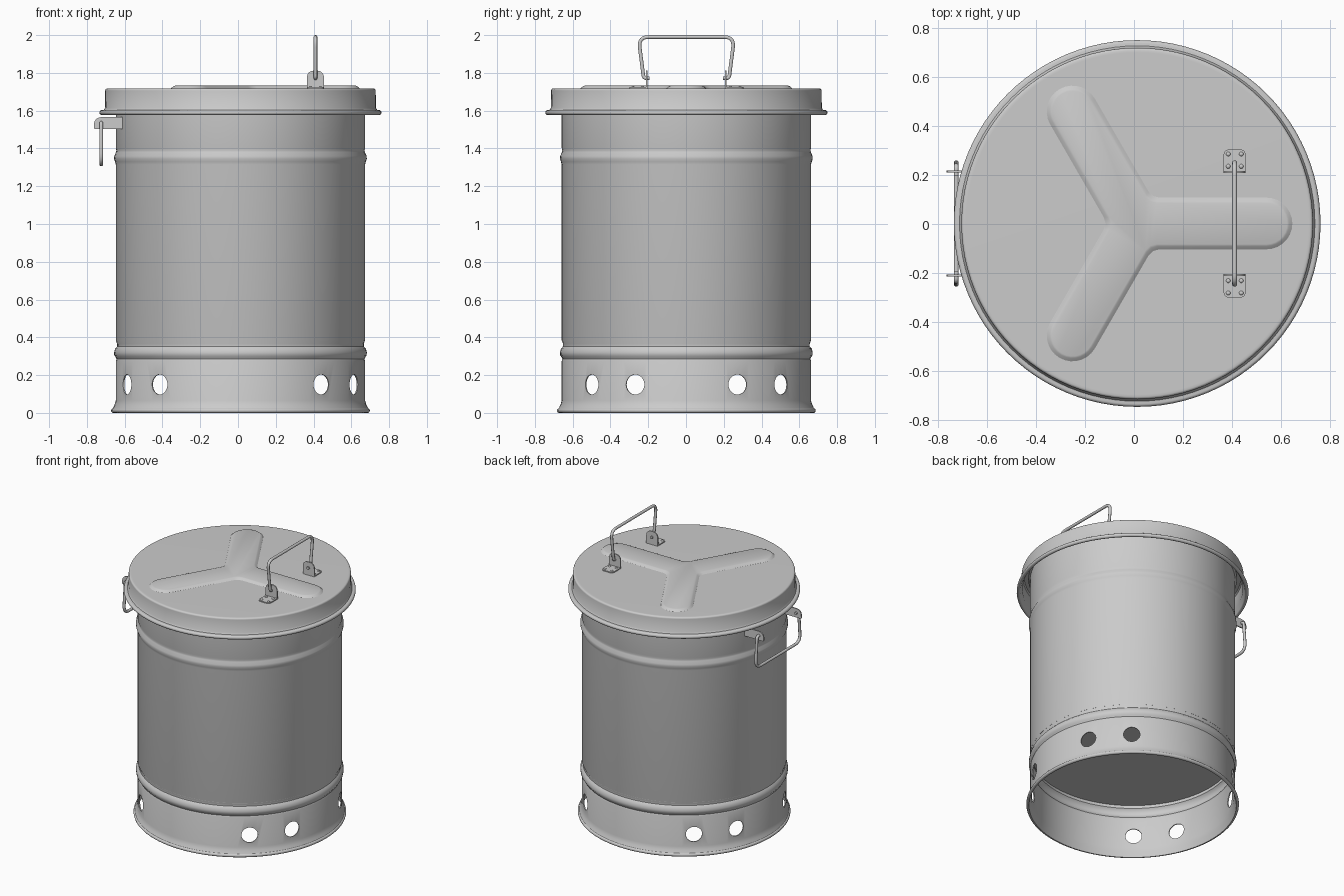
import bpy, bmesh, math
from math import sin, cos, pi, radians
from mathutils import Vector

if "Cube" in bpy.data.objects:
    bpy.data.objects.remove(bpy.data.objects["Cube"])

CX, CY = 0.013, 0.002      # axis of the bin
SEG = 96


def finish(name, bm, angle=35):
    bmesh.ops.remove_doubles(bm, verts=bm.verts, dist=1e-5)
    bmesh.ops.recalc_face_normals(bm, faces=bm.faces)
    me = bpy.data.meshes.new(name)
    bm.to_mesh(me)
    bm.free()
    ob = bpy.data.objects.new(name, me)
    bpy.context.collection.objects.link(ob)
    smooth(ob, angle)
    return ob


def smooth(ob, angle=35):
    bpy.ops.object.select_all(action='DESELECT')
    ob.select_set(True)
    bpy.context.view_layer.objects.active = ob
    bpy.ops.object.shade_smooth_by_angle(angle=radians(angle))


def lathe(name, profile):
    """Spin a closed (r, z) loop around the bin axis."""
    bm = bmesh.new()
    rings = [[bm.verts.new((CX + r * cos(2 * pi * i / SEG), CY + r * sin(2 * pi * i / SEG), z))
              for r, z in profile] for i in range(SEG)]
    n = len(profile)
    for i in range(SEG):
        a, b = rings[i], rings[(i + 1) % SEG]
        for j in range(n):
            k = (j + 1) % n
            if profile[j][0] == 0 and profile[k][0] == 0:
                continue
            bm.faces.new((a[j], b[j], b[k], a[k]))
    bmesh.ops.dissolve_degenerate(bm, edges=bm.edges, dist=1e-6)
    return finish(name, bm)


def arc(r, z, rad, a0, a1, n=8):
    return [(r + rad * cos(radians(a0 + (a1 - a0) * i / n)),
             z + rad * sin(radians(a0 + (a1 - a0) * i / n))) for i in range(n + 1)]


def rounded(pts, closed, steps=6):
    """Round the corners of a 2D line; each point is (u, v, cut distance)."""
    out, n = [], len(pts)
    for i, (u, v, d) in enumerate(pts):
        p = Vector((u, v))
        if d == 0 or (not closed and i in (0, n - 1)):
            out.append(p)
            continue
        q, s = Vector(pts[i - 1][:2]), Vector(pts[(i + 1) % n][:2])
        a, b = p + (q - p).normalized() * d, p + (s - p).normalized() * d
        for k in range(steps + 1):
            t = k / steps
            out.append(a * (1 - t) ** 2 + p * 2 * t * (1 - t) + b * t * t)
    return out


def plate(name, outline, to3d, depth):
    bm = bmesh.new()
    f = bm.faces.new([bm.verts.new(to3d(p.x, p.y)) for p in outline])
    ext = bmesh.ops.extrude_face_region(bm, geom=[f])['geom']
    bmesh.ops.translate(bm, vec=depth, verts=[g for g in ext if isinstance(g, bmesh.types.BMVert)])
    bm.faces.new([v for v in f.verts]) if not f.is_valid else None
    return finish(name, bm)


def rod(name, half, x, r=0.01):
    """Bent wire in the plane of constant x, mirrored in y."""
    pts = half + [(-y, z, d) for y, z, d in reversed(half)]
    path = rounded(pts, False)
    cu = bpy.data.curves.new(name, 'CURVE')
    cu.dimensions = '3D'
    cu.bevel_depth, cu.bevel_resolution, cu.use_fill_caps = r, 3, True
    sp = cu.splines.new('POLY')
    sp.points.add(len(path) - 1)
    for p, q in zip(sp.points, path):
        p.co = (x, CY + q.x, q.y, 1)
    ob = bpy.data.objects.new(name, cu)
    bpy.context.collection.objects.link(ob)
    bpy.ops.object.select_all(action='DESELECT')
    ob.select_set(True)
    bpy.context.view_layer.objects.active = ob
    bpy.ops.object.convert(target='MESH')
    smooth(bpy.context.object, 50)


# Body shell: flared foot, beads, rolled top, thin wall
wall = [(.660, .065), (.660, .275), (.656, .285), (.661, .295), (.668, .305), (.669, .320),
        (.664, .340), (.653, .352), (.653, .365), (.660, .385), (.660, 1.315), (.664, 1.330),
        (.669, 1.345), (.668, 1.360), (.659, 1.380), (.657, 1.390), (.660, 1.402), (.660, 1.68)]
foot = arc(.673, .012, .012, -90, 75)
inner = [(r - .007, z) for r, z in reversed(wall)]
body = lathe("bin_body", foot + [(.667, .042)] + wall + arc(.664, 1.69, .009, -30, 160)
             + inner + [(.659, .038), (.664, .015), (.668, .0)])

# Vent holes around the foot, mirrored into four quadrants
bm = bmesh.new()
for base in (24.3, 49.5):
    for a in (base, 180 - base, 180 + base, 360 - base):
        a = radians(a)
        d = Vector((cos(a), sin(a), 0))
        m = d.to_track_quat('Z', 'Y').to_matrix().to_4x4()
        m.translation = Vector((CX, CY, .15)) + d * .66
        bmesh.ops.create_cone(bm, cap_ends=True, segments=32, radius1=.053, radius2=.053,
                              depth=.2, matrix=m)
cutter = finish("vent_cutter", bm)
cutter.hide_render = True
mod = body.modifiers.new("vents", 'BOOLEAN')
mod.operation, mod.object, mod.solver = 'DIFFERENCE', cutter, 'EXACT'
bpy.ops.object.select_all(action='DESELECT')
bpy.context.view_layer.objects.active = body
body.select_set(True)
bpy.ops.object.modifier_apply(modifier=mod.name)
bpy.data.objects.remove(cutter)
smooth(body)

# Raised floor inside
lathe("bin_floor", [(0, .375), (.657, .375), (.657, .385), (0, .385)])

# Lid shell with a rolled rim
lathe("lid", [(0, 1.718), (.697, 1.718)] + arc(.704, 1.706, .012, 80, 0, 5)
      + [(.717, 1.615), (.724, 1.604)] + arc(.734, 1.590, .013, 100, -180, 14)
      + [(.709, 1.608), (.708, 1.702), (.700, 1.710), (0, 1.710)])


# Three-armed embossing on the lid
def star(w, reach):
    pts = []
    for k in range(3):
        a = 2 * pi * k / 3
        loc = [(reach + w * cos(t), w * sin(t)) for t in [pi * (i / 14 - .5) for i in range(15)]]
        loc += [(w / math.sqrt(3) + .03, w), (w / math.sqrt(3), w)]
        c = Vector((w / math.sqrt(3), w))
        loc[-1] = c + c.normalized() * .008
        loc.append(None)
        for p in loc[:-1]:
            pts.append((CX + p[0] * cos(a) - p[1] * sin(a), CY + p[0] * sin(a) + p[1] * cos(a)))
        b = a + 2 * pi / 3
        p = (w / math.sqrt(3) + .03, -w)
        pts.append((CX + p[0] * cos(b) - p[1] * sin(b), CY + p[0] * sin(b) + p[1] * cos(b)))
    return pts


bm = bmesh.new()
rows = [[bm.verts.new((x, y, z)) for x, y in star(w, .527)]
        for w, z in ((.107, 1.717), (.102, 1.720), (.092, 1.729), (.084, 1.732))]
for lo, hi in zip(rows, rows[1:]):
    for i in range(len(lo)):
        j = (i + 1) % len(lo)
        bm.faces.new((lo[i], lo[j], hi[j], hi[i]))
bm.faces.new(rows[-1])
finish("lid_embossing", bm, 60)

# Lid handle and side handle
rod("lid_handle", [(.195, 1.772, 0), (.226, 1.772, .015), (.254, 1.99, .055)], .41)
rod("side_handle", [(.195, 1.535, 0), (.234, 1.535, .015), (.252, 1.316, .06)], -.724)

for s, side in ((1, "back"), (-1, "front")):
    # Lid bracket: upright ear, riveted base and rivets
    ear = rounded([(.365, 1.718, 0), (.455, 1.718, 0), (.455, 1.812, .04), (.365, 1.812, .04)], True)
    plate(f"lid_bracket_ear_{side}", ear, lambda u, v: (u, CY + s * .205, v), (0, s * .008, 0))
    base = rounded([(.365, .205, 0), (.455, .205, 0), (.455, .302, .025), (.365, .302, .025)], True)
    plate(f"lid_bracket_base_{side}", base, lambda u, v: (u, CY + s * v, 1.717), (0, 0, .008))
    bm = bmesh.new()
    for x in (.384, .437):
        for y in (.233, .283):
            res = bmesh.ops.create_uvsphere(bm, u_segments=12, v_segments=6, radius=.009)['verts']
            bmesh.ops.scale(bm, vec=(1, 1, .6), verts=res)
            bmesh.ops.translate(bm, vec=(x, CY + s * y, 1.725), verts=res)
    finish(f"lid_bracket_rivets_{side}", bm)
    # Side bracket: ear standing out from the wall
    ear = rounded([(-.605, 1.503, 0), (-.605, 1.566, 0), (-.763, 1.566, .045),
                   (-.763, 1.503, .008)], True)
    plate(f"side_bracket_{side}", ear, lambda u, v: (u, CY + s * .207, v), (0, s * .008, 0))
